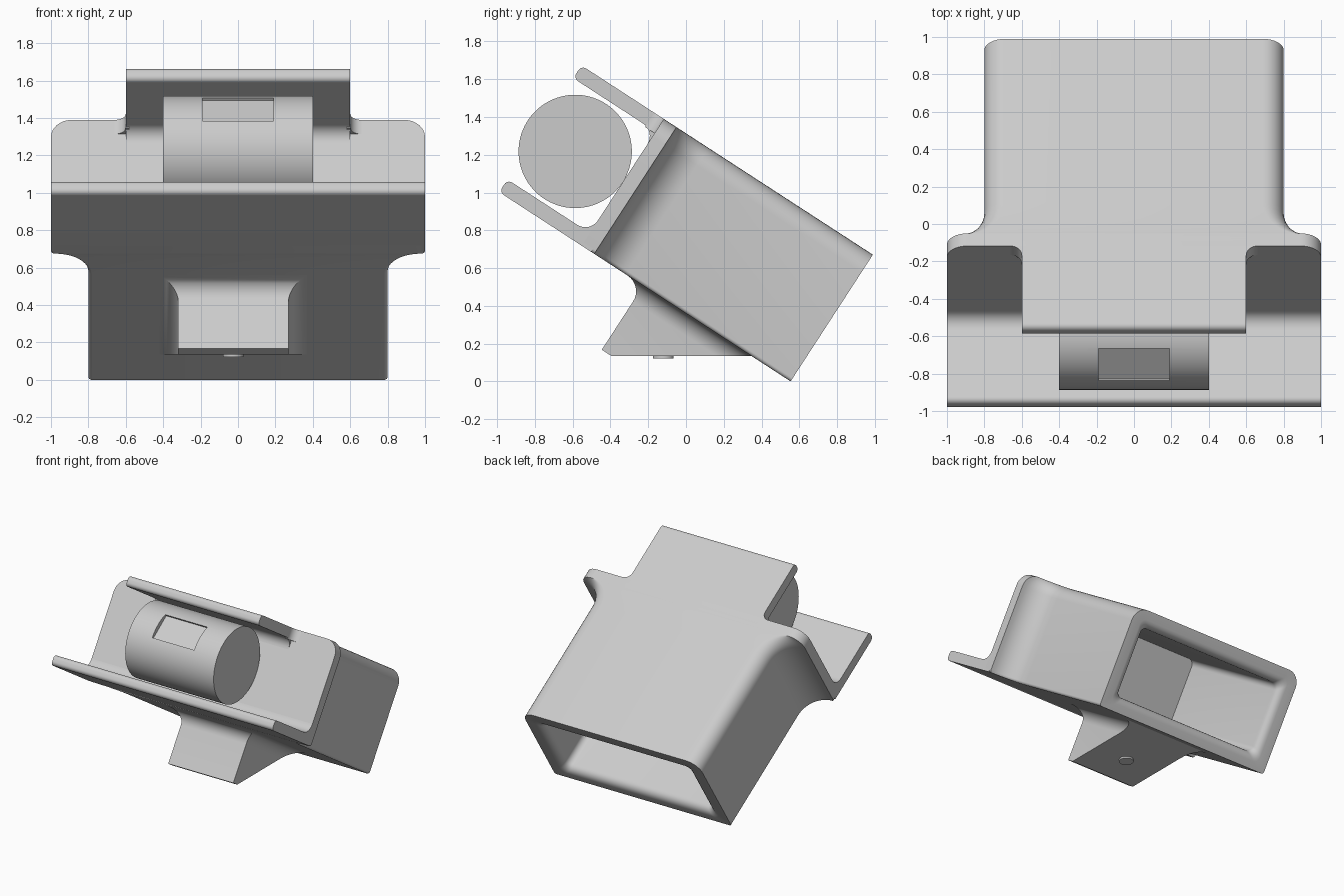
import bpy, bmesh
from math import sin, cos, pi, radians
from mathutils import Vector, Matrix

old = bpy.data.objects.get("Cube")
if old:
    bpy.data.objects.remove(old, do_unlink=True)

TILT = radians(33)
GREY = (0.6, 0.6, 0.6, 1)
mat = bpy.data.materials.new("light grey")
mat.use_nodes = True
mat.diffuse_color = GREY
mat.node_tree.nodes["Principled BSDF"].inputs["Base Color"].default_value = GREY


def place(x, u, w):
    """Tilted frame: u runs forward along the underside, w is normal to it."""
    return Vector((x, 0.554 - u * cos(TILT) + w * sin(TILT),
                   u * sin(TILT) + w * cos(TILT)))


def arc(cx, cy, r, start, end, n=8):
    return [(cx + r * cos(radians(start + (end - start) * i / n)),
             cy + r * sin(radians(start + (end - start) * i / n))) for i in range(n + 1)]


def finish(name, bm):
    bmesh.ops.recalc_face_normals(bm, faces=bm.faces)
    mesh = bpy.data.meshes.new(name)
    bm.to_mesh(mesh)
    bm.free()
    obj = bpy.data.objects.new(name, mesh)
    bpy.context.collection.objects.link(obj)
    mesh.materials.append(mat)
    return obj


def smooth(obj):
    bpy.ops.object.select_all(action='DESELECT')
    obj.select_set(True)
    bpy.context.view_layer.objects.active = obj
    bpy.ops.object.shade_smooth_by_angle(angle=radians(32))


def loft(rings):
    bm = bmesh.new()
    rows = [[bm.verts.new(p) for p in ring] for ring in rings]
    for a, b in zip(rows, rows[1:]):
        for i in range(len(a)):
            j = (i + 1) % len(a)
            bm.faces.new((a[i], a[j], b[j], b[i]))
    bm.faces.new(rows[0])
    bm.faces.new(rows[-1])
    return bm


def section(u, half, low, high, r_top, r_low):
    """Rounded rectangle across the housing."""
    pts = (arc(half - r_top, high - r_top, r_top, 0, 90)
           + arc(r_top - half, high - r_top, r_top, 90, 180)
           + arc(r_low - half, low + r_low, r_low, 180, 270)
           + arc(half - r_low, low + r_low, r_low, 270, 360))
    return [place(x, u, w) for x, w in pts]


# Housing: flared front flange, straight sleeve, open hollow back
rings = [section(1.32, 1, 0, 0.8, 0.11, 0.02)]
for i in range(10, -1, -1):
    t = i / 10 * pi / 2
    rings.append(section(1.04 + 0.2 * sin(t), 1 - 0.2 * cos(t), 0, 0.8, 0.11, 0.02)
                 )
rings.append(section(0, 0.8, 0, 0.8, 0.11, 0.02))
for i in range(6):
    t = i / 5 * pi / 2
    inset = 0.06 * sin(t)
    rings.append(section(0.06 * (1 - cos(t)), 0.72 - inset, 0.06 + inset,
                         0.73 - inset, 0.05, 0.05))
rings.append(section(1.2, 0.66, 0.12, 0.67, 0.05, 0.05))
# the flare is concave: widen from the sleeve towards the flange
for i in range(1, 12):
    t = (11 - i) / 10 * pi / 2
    rings[i] = section(1.04 + 0.2 * sin(t), 0.8 + 0.2 * (1 - cos(t)), 0, 0.8, 0.11, 0.02)
smooth(finish("housing", loft(rings)))


# Front plates with rounded tips and a fillet against the flange
def plate(name, half, flip):
    pts = ([(1.26, 0)] + arc(1.81, 0.03, 0.03, -90, 0, 5) + arc(1.81, 0.05, 0.03, 0, 90, 5)
           + arc(1.4, 0.16, 0.08, 270, 180) + [(1.26, 0.16)])
    smooth(finish(name, loft([[place(x, u, 0.8 - w if flip else w) for u, w in pts]
                              for x in (-half, half)])))


plate("lower_plate", 1, False)
plate("upper_plate", 0.6, True)

# Small fillets where the upper plate meets the flange
for side, label in ((1, "left"), (-1, "right")):
    pts = [(0.58, 1.3)] + arc(0.66, 1.38, 0.06, 270, 180) + [(0.58, 1.38)]
    smooth(finish(label + "_plate_fillet",
                  loft([[place(side * x, u, w) for x, u in pts] for w in (0.71, 0.8)])))

# Mounting foot with a filleted root and a level underside
levels = [(-0.404, 0)] + [(-0.1 + 0.1 * sin(i / 8 * pi / 2), 0.1 * (1 - cos(i / 8 * pi / 2)))
                          for i in range(9)] + [(0.02, 0.1)]
bm = loft([[place(x, u, w) for x, u in ((-0.32 - e, 0.1), (0.27 + e, 0.1),
                                        (0.27 + e, 0.93 + e), (-0.32 - e, 0.93 + e))]
           for w, e in levels])
bmesh.ops.bisect_plane(bm, geom=bm.verts[:] + bm.edges[:] + bm.faces[:],
                       plane_co=(0, 0, 0.135), plane_no=(0, 0, 1), clear_inner=True)
bmesh.ops.holes_fill(bm, edges=[e for e in bm.edges if e.is_boundary], sides=0)
smooth(finish("mounting_foot", bm))

# Screw disc under the foot
bm = bmesh.new()
bmesh.ops.create_cone(bm, cap_ends=True, segments=32, radius1=0.055, radius2=0.055, depth=0.025,
                      matrix=Matrix.Translation((-0.025, -0.12, 0.134)))
smooth(finish("screw_disc", bm))

# Roller held between the plates, with a flat pocket cut into it
centre = place(0, 1.62, 0.4)
bm = bmesh.new()
bmesh.ops.create_cone(bm, cap_ends=True, segments=96, radius1=0.3, radius2=0.3, depth=0.8,
                      matrix=Matrix.Translation(centre) @ Matrix.Rotation(pi / 2, 4, 'Y'))
roller = finish("roller", bm)
bm = bmesh.new()
bmesh.ops.create_cube(bm, size=1, matrix=Matrix.Translation(centre)
                      @ Matrix.Rotation(radians(36), 4, 'X')
                      @ Matrix.Translation((0, 0, 0.315))
                      @ Matrix.Diagonal((0.38, 0.21, 0.1, 1)))
cutter = finish("pocket_cutter", bm)
cutter.hide_render = True
cut = roller.modifiers.new("pocket", 'BOOLEAN')
cut.object = cutter
cut.operation = 'DIFFERENCE'
cut.solver = 'EXACT'
bpy.context.view_layer.update()
result = bpy.data.meshes.new_from_object(
    roller.evaluated_get(bpy.context.evaluated_depsgraph_get()))
roller.modifiers.clear()
roller.data = result
bpy.data.objects.remove(cutter, do_unlink=True)
smooth(roller)
